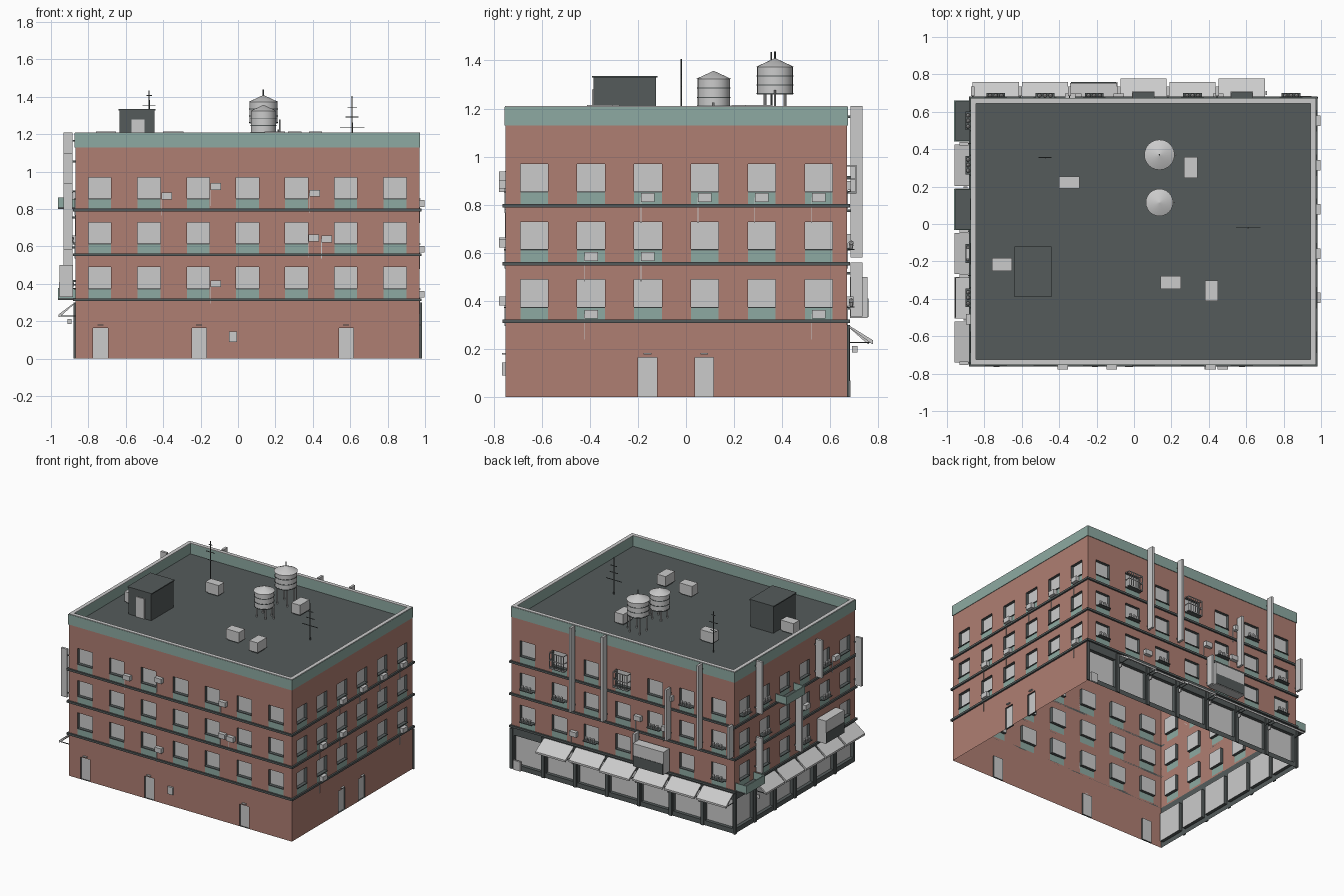
import bpy, bmesh
from math import radians, pi
from mathutils import Matrix, Vector

if "Cube" in bpy.data.objects:
    bpy.data.objects.remove(bpy.data.objects["Cube"])

# Colours
BRICK, TEAL, DARK, LIGHT = range(4)
mats = []
for name, col in (("brick", (0.43, 0.21, 0.17)), ("sage_teal", (0.27, 0.40, 0.36)),
                  ("charcoal", (0.09, 0.105, 0.105)), ("light_grey", (0.6, 0.6, 0.6))):
    m = bpy.data.materials.new(name)
    m.use_nodes = True
    m.diffuse_color = (*col, 1)
    m.node_tree.nodes["Principled BSDF"].inputs["Base Color"].default_value = (*col, 1)
    mats.append(m)

# Each side is a turned frame: u runs along the wall, d outward, z up
CENTRE = Matrix.Translation((0.05, -0.04, 0))
HX, HY = 0.92, 0.71


def frame(deg, dist):
    return CENTRE @ Matrix.Rotation(radians(deg), 4, 'Z') @ Matrix.Translation((0, -dist, 0))


FRONT, RIGHT, BACK, LEFT = frame(0, HY), frame(90, HX), frame(180, HY), frame(270, HX)
WORLD = Matrix.Identity(4)
SIDES = ((FRONT, HX), (RIGHT, HY), (BACK, HX), (LEFT, HY))
parts = {}


def part(name):
    return parts.setdefault(name, bmesh.new())


def face(bm, side, pts, mat):
    f = bm.faces.new([bm.verts.new(side @ Vector((u, -d, z))) for u, d, z in pts])
    f.material_index = mat
    return f


def prism(name, side, u0, u1, profile, mat):
    """Sweep a (d, z) profile along u."""
    bm = part(name)
    ends = [[bm.verts.new(side @ Vector((u, -d, z))) for d, z in profile] for u in (u0, u1)]
    n = len(profile)
    fs = [bm.faces.new(ends[0]), bm.faces.new(ends[1][::-1])]
    for i in range(n):
        j = (i + 1) % n
        fs.append(bm.faces.new((ends[0][j], ends[0][i], ends[1][i], ends[1][j])))
    for f in fs:
        f.material_index = mat
    bmesh.ops.recalc_face_normals(bm, faces=fs)


def box(name, side, u0, u1, d0, d1, z0, z1, mat):
    prism(name, side, u0, u1, ((d0, z0), (d1, z0), (d1, z1), (d0, z1)), mat)


def roof_box(name, x, y, sx, sy, z0, z1, mat):
    box(name, WORLD, x - sx / 2, x + sx / 2, -y - sy / 2, -y + sy / 2, z0, z1, mat)


def cone(name, x, y, z0, z1, r0, r1, mat, seg=24):
    new = bmesh.ops.create_cone(part(name), cap_ends=True, segments=seg, radius1=r0, radius2=r1,
                                depth=z1 - z0, matrix=Matrix.Translation((x, y, (z0 + z1) / 2)))
    for f in {f for v in new["verts"] for f in v.link_faces}:
        f.material_index = mat


def wall(name, side, us, zs, base, special):
    """Wall grid; odd columns take (colour, recess) from special rows."""
    bm = part(name)
    for i, (a, b) in enumerate(zip(us, us[1:])):
        for j, (c, e) in enumerate(zip(zs, zs[1:])):
            mat, r = special.get(j, (base, 0)) if i % 2 else (base, 0)
            ring = [(a, c), (b, c), (b, e), (a, e)]
            face(bm, side, [(u, -r, z) for u, z in ring], mat)
            if r:
                for (p, q), (s, t) in zip(ring, ring[1:] + ring[:1]):
                    face(bm, side, [(p, 0, q), (s, 0, t), (s, -r, t), (p, -r, q)], DARK)


def edges(half, centres, width):
    return [-half] + [c + s * width / 2 for c in centres for s in (-1, 1)] + [half]


BAYS_X = [0.263 * (i - 3) for i in range(7)]
BAYS_Y = [0.2365 * (i - 2.5) for i in range(6)]
FLOORS = [0.24 * k for k in range(3)]
ROOF, TOP = 1.13, 1.21
rows, rule = [0.31], {}
for f in FLOORS:
    rule[len(rows)] = (TEAL, 0)
    rule[len(rows) + 1] = (LIGHT, 0.022)
    rows += [0.322 + f, 0.374 + f, 0.489 + f]
rows.append(ROOF)

# Upper walls with windows, sills, floor bands, parapet and coping
for side, half in SIDES:
    bays, w = (BAYS_X, 0.122) if half == HX else (BAYS_Y, 0.115)
    wall("upper_walls", side, edges(half, bays, w), rows, BRICK, rule)
    for f in FLOORS:
        box("floor_bands", side, -half - 0.012, half + 0.012, 0, 0.012, 0.308 + f, 0.323 + f, DARK)
        for u in bays:
            box("window_sills", side, u - w / 2, u + w / 2, 0, 0.006, 0.37 + f, 0.376 + f, DARK)
    box("parapet", side, -half - 0.004, half + 0.004, -0.026, 0.004, ROOF, TOP - 0.004, TEAL)
    box("parapet_coping", side, -half, half, -0.026, 0.002, TOP - 0.004, TOP, LIGHT)
face(part("roof"), CENTRE, [(-HX, HY, ROOF), (HX, HY, ROOF), (HX, -HY, ROOF), (-HX, -HY, ROOF)], DARK)

# Ground floor: plain walls with doors, lamp bars over them
for side, half, doors in ((FRONT, HX, (-0.785, -0.258, 0.528)), (RIGHT, HY, (-0.12, 0.116))):
    wall("ground_walls", side, edges(half, doors, 0.078), [0, 0.165, 0.31], BRICK, {0: (LIGHT, 0.012)})
    for u in doors:
        box("door_lamps", side, u - 0.016, u + 0.016, 0, 0.014, 0.178, 0.183, LIGHT)
box("meter_box", FRONT, -0.098, -0.056, 0, 0.014, 0.09, 0.145, LIGHT)
box("utility_box", BACK, -0.9, -0.84, 0, 0.014, 0, 0.07, LIGHT)

# Ground floor: shop fronts with pilasters and awnings
for side, half, bays, w in ((BACK, HX, BAYS_X, 0.225), (LEFT, HY, BAYS_Y, 0.2)):
    wall("shop_fronts", side, edges(half, bays, w), [0, 0.035, 0.25, 0.31], DARK, {1: (LIGHT, 0.025)})
    step = bays[1] - bays[0]
    for i, u in enumerate(bays):
        box("shop_pilasters", side, u - step / 2 - 0.012, u - step / 2 + 0.012, 0, 0.01, 0, 0.3, DARK)
        if (side is BACK and i == 0) or (side is LEFT and i == 0):
            continue
        deep = 0.108 if side is BACK and i in (1, 3) else 0.09
        a, b = u - step / 2 + 0.008, u + step / 2 - 0.008
        prism("shop_awnings", side, a, b, ((0.005, 0.292), (0.005, 0.3), (deep, 0.236), (deep, 0.222),
                                           (deep - 0.006, 0.222)), LIGHT)
        for s in (a + 0.004, b - 0.008):
            prism("awning_struts", side, s, s + 0.004, ((0, 0.225), (0, 0.23), (deep, 0.23), (deep, 0.225)), DARK)
        box("hanging_signs", side, a - 0.012, a - 0.004, 0.02, 0.042, 0.185, 0.212, LIGHT)

# Blade signs on the two shop sides
for side, blades in ((BACK, ((-0.395, 0.58, 1.21), (-0.132, 0.58, 1.21), (0.132, 0.335, 0.56), (0.395, 0.58, 0.96),
                             (0.658, 0.58, 1.21), (0.912, 0.58, 0.82))),
                     (LEFT, ((-0.47, 0.82, 1.21), (-0.47, 0.38, 0.64), (-0.001, 0.36, 0.8),
                             (0.236, 0.82, 1.1), (0.704, 0.58, 0.94)))):
    for u, z0, z1 in blades:
        box("blade_signs", side, u - 0.009, u + 0.009, 0.014, 0.064, z0, z1, LIGHT)
        for z in (z0 + 0.03, z1 - 0.05):
            box("blade_brackets", side, u - 0.003, u + 0.003, 0, 0.02, z, z + 0.01, DARK)

# Box signs with a dark lower half
for side, u, hw in ((BACK, 0.266, 0.125), (LEFT, 0.355, 0.11)):
    box("box_signs", side, u - hw, u + hw, 0.012, 0.085, 0.33, 0.5, LIGHT)
    box("box_sign_panels", side, u - hw + 0.004, u + hw - 0.004, 0.085, 0.088, 0.334, 0.41, DARK)

# Balconies on the left side
for u, z in ((BAYS_Y[0], 0.315), (BAYS_Y[2], 0.8)):
    a, b = u - 0.11, u + 0.11
    box("balcony_floors", LEFT, a, b, 0, 0.09, z, z + 0.01, DARK)
    box("balcony_fronts", LEFT, a, b, 0.084, 0.092, z, z + 0.062, TEAL)
    for s in (a, b - 0.006):
        box("balcony_fronts", LEFT, s, s + 0.006, 0, 0.09, z, z + 0.062, TEAL)

# Window cages on the back
for u in (BAYS_X[1], BAYS_X[3]):
    for z in (0.85, 0.905, 0.96):
        box("window_cages", BACK, u - 0.06, u + 0.06, 0.034, 0.038, z, z + 0.005, LIGHT)
        for s in (-0.06, 0.056):
            box("window_cages", BACK, u + s, u + s + 0.004, 0, 0.036, z, z + 0.005, LIGHT)
    for k in range(7):
        s = u - 0.06 + k * 0.0193
        box("window_cages", BACK, s, s + 0.004, 0.034, 0.038, 0.85, 0.965, LIGHT)
    box("window_cages", BACK, u - 0.06, u + 0.06, 0, 0.038, 0.846, 0.851, DARK)

# Wall air conditioners with drip pipes: (u, z)
Y = BAYS_Y
for side, units in ((FRONT, ((-0.43, 0.87), (-0.168, 0.92), (0.36, 0.885), (0.356, 0.645), (0.425, 0.64),
                             (-0.168, 0.4))),
                    (RIGHT, ((Y[2], 0.83), (Y[3], 0.83), (Y[4], 0.83), (Y[5], 0.83), (Y[1], 0.585),
                             (Y[2], 0.585), (Y[1], 0.345), (Y[5], 0.345))),
                    (BACK, ((0.39, 0.88), (0.132, 0.66), (0.36, 0.64), (-0.4, 0.4))),
                    (LEFT, ((0.12, 0.64), (0.47, 0.87)))):
    for u, z in units:
        box("air_conditioners", side, u - 0.028, u + 0.028, 0, 0.027, z - 0.018, z + 0.018, LIGHT)
        box("drip_pipes", side, u - 0.03, u - 0.027, 0, 0.004, z - 0.105, z, LIGHT)

# Flower pots on the shop-side sills
for side, pots in ((BACK, ((1, 1), (4, 1), (6, 1), (0, 0), (2, 0), (4, 0), (6, 0), (5, 2), (0, 1))),
                   (LEFT, ((0, 2), (1, 1), (4, 1), (1, 2), (4, 2), (3, 0)))):
    bays = BAYS_X if side is BACK else BAYS_Y
    for i, f in pots:
        box("pot_shelves", side, bays[i] - 0.05, bays[i] + 0.05, 0, 0.03, 0.372 + FLOORS[f], 0.377 + FLOORS[f], DARK)
        for s in (-0.03, 0, 0.03):
            p = side @ Vector((bays[i] + s, -0.017, 0))
            z = 0.377 + FLOORS[f]
            cone("flower_pots", p.x, p.y, z, z + 0.016, 0.006, 0.009, LIGHT, 10)
            new = bmesh.ops.create_icosphere(part("flower_pots"), subdivisions=1, radius=0.012,
                                             matrix=Matrix.Translation((p.x, p.y, z + 0.024)))
            for fc in {fc for v in new["verts"] for fc in v.link_faces}:
                fc.material_index = LIGHT

# Roof shed
roof_box("roof_shed", -0.54, -0.255, 0.186, 0.26, ROOF, 1.328, DARK)
roof_box("shed_lid", -0.54, -0.255, 0.2, 0.272, 1.328, 1.336, DARK)
roof_box("shed_door", -0.535, -0.387, 0.07, 0.009, ROOF, 1.28, LIGHT)

# Roof air handlers with fan discs
for x, y, sx, sy in ((-0.347, 0.222, 0.11, 0.065), (0.303, 0.303, 0.072, 0.112), (0.197, -0.312, 0.108, 0.07),
                     (0.415, -0.357, 0.07, 0.108), (-0.707, -0.217, 0.107, 0.07)):
    roof_box("air_handlers", x, y, sx, sy, ROOF + 0.01, 1.214, LIGHT)
    roof_box("handler_feet", x, y, sx * 0.8, sy * 0.8, ROOF, ROOF + 0.01, DARK)

# Water tanks: legs, banded body, conical cap, finial and pipe
for x, y, r, z0, z1, cap in ((0.136, 0.37, 0.075, 1.258, 1.372, 1.408), (0.136, 0.115, 0.067, 1.205, 1.323, 1.355)):
    for sx in (-1, 1):
        for sy in (-1, 1):
            cone("tank_legs", x + sx * r * 0.55, y + sy * r * 0.55, ROOF, z0, 0.006, 0.006, LIGHT, 8)
    cone("tank_bodies", x, y, z0, z1, r, r, LIGHT)
    cone("tank_caps", x, y, z1, cap, r + 0.006, 0.004, LIGHT)
    for k in (0.02, 0.33, 0.66):
        z = z0 + (z1 - z0) * k
        cone("tank_bands", x, y, z, z + 0.005, r + 0.002, r + 0.002, DARK)
    cone("tank_pipes", x + r + 0.012, y, ROOF, z0 + 0.02, 0.004, 0.004, LIGHT, 8)
cone("tank_finial", 0.136, 0.37, 1.4, 1.438, 0.004, 0.004, DARK, 8)

# Antennas
for x, y, top, bars in ((-0.475, 0.355, 1.435, ((1.405, 0.03), (1.35, 0.07), (1.29, 0.05))),
                        (0.61, -0.02, 1.405, ((1.34, 0.05), (1.29, 0.07), (1.235, 0.13)))):
    cone("antenna_masts", x, y, ROOF, top, 0.004, 0.003, DARK, 8)
    for z, w in bars:
        roof_box("antenna_bars", x, y, w, 0.004, z, z + 0.004, DARK)

# Turn the collected parts into objects
for name, bm in parts.items():
    bmesh.ops.remove_doubles(bm, verts=bm.verts, dist=0.00001) if name in ("upper_walls", "shop_fronts") else None
    mesh = bpy.data.meshes.new(name)
    bm.to_mesh(mesh)
    bm.free()
    for m in mats:
        mesh.materials.append(m)
    ob = bpy.data.objects.new(name, mesh)
    bpy.context.scene.collection.objects.link(ob)
    if name.startswith("tank"):
        bpy.ops.object.select_all(action='DESELECT')
        ob.select_set(True)
        bpy.context.view_layer.objects.active = ob
        bpy.ops.object.shade_smooth_by_angle(angle=radians(35))
